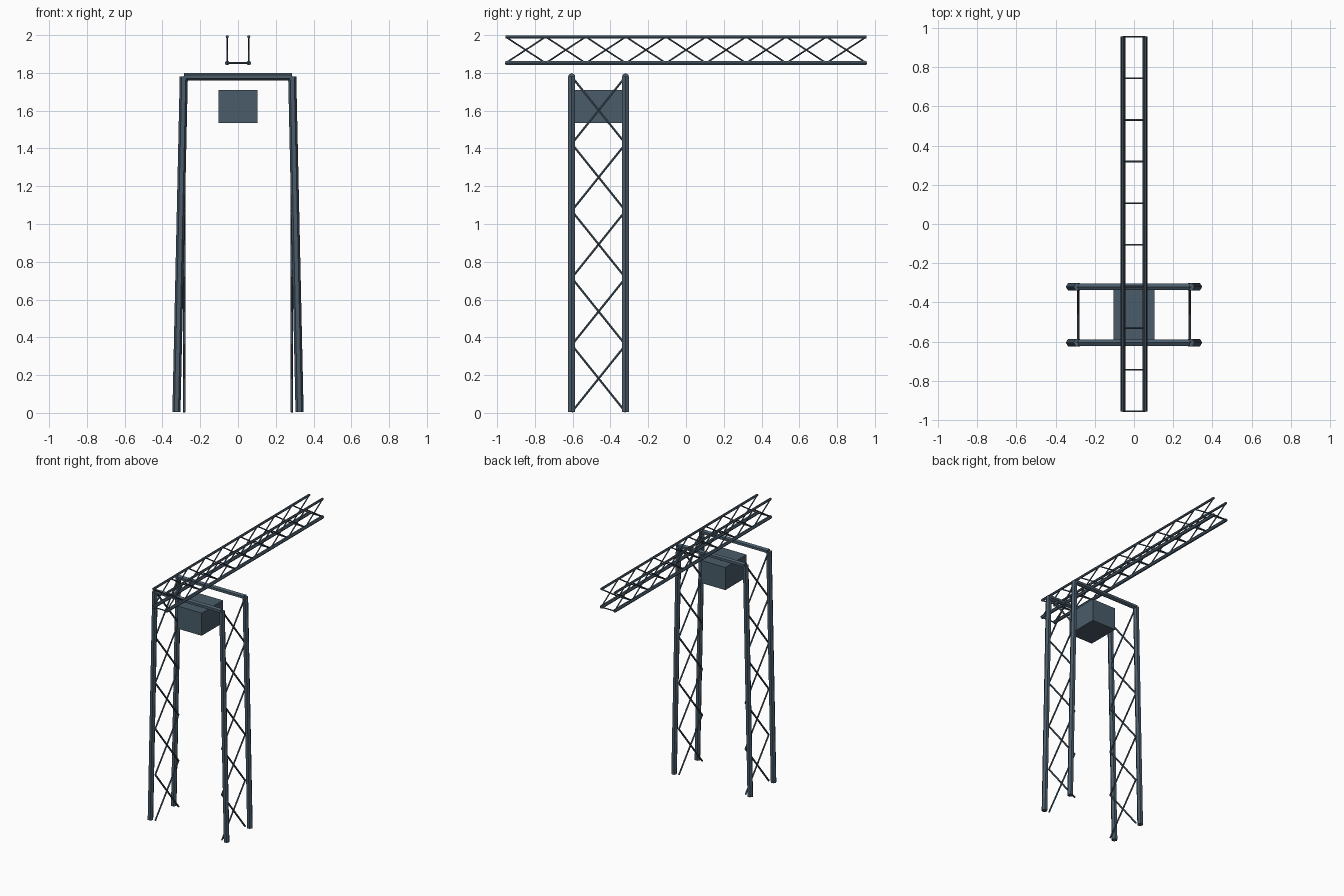
import bpy, bmesh, math
from mathutils import Vector

if "Cube" in bpy.data.objects:
    bpy.data.objects.remove(bpy.data.objects["Cube"])

steel = bpy.data.materials.new("slate_steel")
steel.diffuse_color = (0.069, 0.107, 0.144, 1)
steel.use_nodes = True
steel.node_tree.nodes["Principled BSDF"].inputs["Base Color"].default_value = steel.diffuse_color


def finish(name, bm):
    bmesh.ops.recalc_face_normals(bm, faces=bm.faces)
    me = bpy.data.meshes.new(name)
    bm.to_mesh(me)
    bm.free()
    me.materials.append(steel)
    ob = bpy.data.objects.new(name, me)
    bpy.context.collection.objects.link(ob)
    return ob


def add_bar(bm, a, b, r, corner=(1, 0, 0), sides=6):
    """Capped prism from a to b, with one profile corner pointing along 'corner'."""
    a, b = Vector(a), Vector(b)
    d = (b - a).normalized()
    u = Vector(corner)
    u = (u - d * u.dot(d)).normalized()
    v = d.cross(u)
    rings = []
    for p in (a, b):
        rings.append([bm.verts.new(p + r * (math.cos(t) * u + math.sin(t) * v))
                      for t in (2 * math.pi * i / sides for i in range(sides))])
    for i in range(sides):
        j = (i + 1) % sides
        bm.faces.new((rings[0][i], rings[0][j], rings[1][j], rings[1][i]))
    bm.faces.new(rings[0][::-1])
    bm.faces.new(rings[1])


def bars(name, segments, r, corner=(1, 0, 0)):
    bm = bmesh.new()
    for a, b in segments:
        add_bar(bm, a, b, r, corner)
    return finish(name, bm)


# Tower: four splayed legs and two cross beams
Y0, Y1 = -0.605, -0.32
Z0, Z1 = 0.0045, 1.78
for side, s in (("left", -1), ("right", 1)):
    for end, y in (("front", Y0), ("back", Y1)):
        bars(f"{end}_{side}_leg", [((s * 0.326, y, Z0), (s * 0.287, y, Z1))], 0.0215)
    # X bracing in a vertical plane between front and back leg
    segs = []
    h = (Z1 - Z0) / 5
    for i in range(5):
        lo, hi = Z0 + i * h, Z0 + (i + 1) * h
        segs += [((s * 0.285, Y0, lo), (s * 0.285, Y1, hi)),
                 ((s * 0.285, Y1, lo), (s * 0.285, Y0, hi))]
    bars(f"{side}_leg_bracing", segs, 0.0065)
for end, y in (("front", Y0), ("back", Y1)):
    bars(f"{end}_cross_beam", [((-0.285, y, Z1), (0.285, y, Z1))], 0.019, (0, 0, 1))

# Boom: open-topped lattice girder
L, BX, BZ, TZ, BAYS = 0.955, 0.057, 1.852, 1.991, 9
step = 2 * L / BAYS
for side, s in (("left", -1), ("right", 1)):
    x = s * BX
    bars(f"{side}_lower_chord", [((x, -L, BZ), (x, L, BZ))], 0.013)
    bars(f"{side}_upper_chord", [((x, -L, TZ), (x, L, TZ))], 0.009)
    segs = []
    for i in range(BAYS):
        a, b = -L + i * step, -L + (i + 1) * step
        segs += [((x, a, BZ), (x, b, TZ)), ((x, a, TZ), (x, b, BZ))]
    bars(f"{side}_boom_lattice", segs, 0.005)
bars("boom_rungs", [((-BX, -L + i * step, BZ), (BX, -L + i * step, BZ))
                    for i in range(BAYS + 1)], 0.005, (0, 0, 1))

# Machinery box hanging between the legs
bm = bmesh.new()
bmesh.ops.create_cube(bm, size=1)
bmesh.ops.scale(bm, vec=(0.208, 0.26, 0.175), verts=bm.verts)
bmesh.ops.translate(bm, vec=(0, (Y0 + Y1) / 2, 1.622), verts=bm.verts)
finish("machinery_box", bm)
